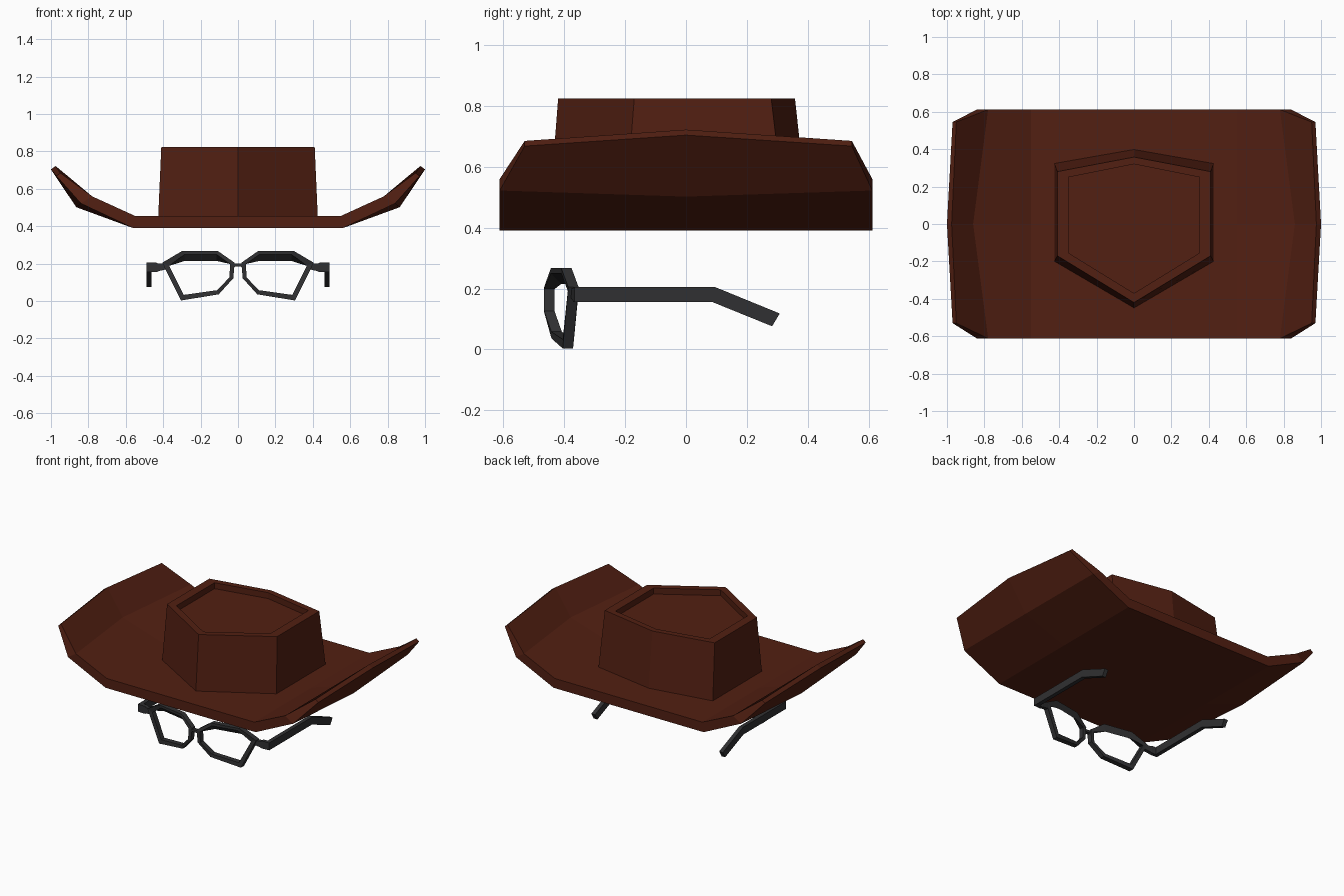
import bpy, bmesh

if "Cube" in bpy.data.objects:
    bpy.data.objects.remove(bpy.data.objects["Cube"])


def material(name, color):
    m = bpy.data.materials.new(name)
    m.diffuse_color = (*color, 1)
    m.use_nodes = True
    m.node_tree.nodes["Principled BSDF"].inputs["Base Color"].default_value = m.diffuse_color
    return m


BROWN = material("brown_leather", (0.085, 0.014, 0.006))
BLACK = material("black_plastic", (0.03, 0.03, 0.032))


def loft(name, rings, mat, caps="fan", closed=False, mirror=False):
    """Skin a list of equal-length closed rings; caps: 'fan', 'strip' or None."""
    bm = bmesh.new()
    vs = [[bm.verts.new(p) for p in r] for r in rings]
    n = len(vs[0])
    pairs = list(zip(vs, vs[1:])) + ([(vs[-1], vs[0])] if closed else [])
    for a, b in pairs:
        for i in range(n):
            j = (i + 1) % n
            bm.faces.new((a[i], a[j], b[j], b[i]))
    if caps == "fan":
        bm.faces.new(vs[0])
        bm.faces.new(vs[-1])
    elif caps == "strip":
        for r in (vs[0], vs[-1]):
            for i in range(n // 2 - 1):
                bm.faces.new((r[i], r[i + 1], r[n - 2 - i], r[n - 1 - i]))
    bmesh.ops.recalc_face_normals(bm, faces=bm.faces)
    me = bpy.data.meshes.new(name)
    bm.to_mesh(me)
    bm.free()
    me.materials.append(mat)
    ob = bpy.data.objects.new(name, me)
    bpy.context.collection.objects.link(ob)
    if mirror:
        ob.modifiers.new("mirror", "MIRROR").use_mirror_merge = False
    return ob


# Hat brim: three cross-sections from front to back, sides curled up
def brim_ring(y, tip_y, top, bottom):
    def side(pts):
        half = [(x, tip_y if i == 2 else y, z) for i, (x, z) in enumerate(pts)]
        return [(-x, yy, z) for x, yy, z in reversed(half)] + half
    return side(top) + side(bottom)[::-1]


end_top = [(.55, .455), (.78, .56), (.95, .685)]
end_bot = [(.56, .39), (.84, .522), (.97, .668)]
mid_top = [(.55, .455), (.86, .55), (.975, .722)]
mid_bot = [(.56, .39), (.865, .502), (1.0, .704)]
loft("hat_brim", [brim_ring(-.612, -.53, end_top, end_bot),
                  brim_ring(0, 0, mid_top, mid_bot),
                  brim_ring(.612, .545, end_top, end_bot)], BROWN, "strip")


# Hat crown: tapered hexagon with a sunken top
def hexagon(w, back, back_side, front_side, front, z):
    return [(0, back, z), (w, back_side, z), (w, front_side, z),
            (0, front, z), (-w, front_side, z), (-w, back_side, z)]


loft("hat_crown", [hexagon(.427, .40, .325, -.20, -.45, .44),
                   hexagon(.41, .358, .28, -.17, -.42, .825),
                   hexagon(.35, .32, .25, -.155, -.37, .825),
                   hexagon(.35, .32, .25, -.155, -.37, .785)], BROWN)

# Lens rim: seven-sided outline, (outer x, z), (inner x, z), centre y, drop of back edge
rim = [((.405, .205), (.368, .188), -.37, .0),
       ((.30, .267), (.285, .25), -.393, .035),
       ((.107, .267), (.115, .25), -.427, .035),
       ((.018, .205), (.042, .198), -.449, .0),
       ((.025, .122), (.046, .126), -.449, .0),
       ((.103, .036), (.112, .058), -.425, .0),
       ((.305, .003), (.29, .033), -.388, .0)]
loft("lens_rim", [[(o[0], y - .017, o[1]), (o[0], y + .017, o[1]),
                   (i[0], y + .017, i[1] - drop), (i[0], y - .017, i[1])]
                  for o, i, y, drop in rim], BLACK, None, True, True)


# Nose bridge: small arch between the rims
def bar(x, y, z, h):
    return [(x, y - .012, z - h), (x, y + .012, z - h),
            (x, y + .012, z + h), (x, y - .012, z + h)]


loft("nose_bridge", [bar(-.035, -.449, .18, .011), bar(-.015, -.455, .193, .008),
                     bar(.015, -.455, .193, .008), bar(.035, -.449, .18, .011)], BLACK)

# Hinges joining the rims to the temples
loft("hinge", [bar(.385, -.366, .185, .016), bar(.425, -.36, .18, .02),
               bar(.435, -.358, .18, .025), bar(.49, -.355, .18, .025)],
     BLACK, mirror=True)

# Temples: straight arms bent down behind the ears
temple = [(-.365, .205, -.365, .155), (.095, .205, .088, .155),
          (.308, .118, .283, .076)]
loft("temple", [[(.463, y1, z1), (.49, y1, z1), (.49, y2, z2), (.463, y2, z2)]
                for y1, z1, y2, z2 in temple], BLACK, mirror=True)
